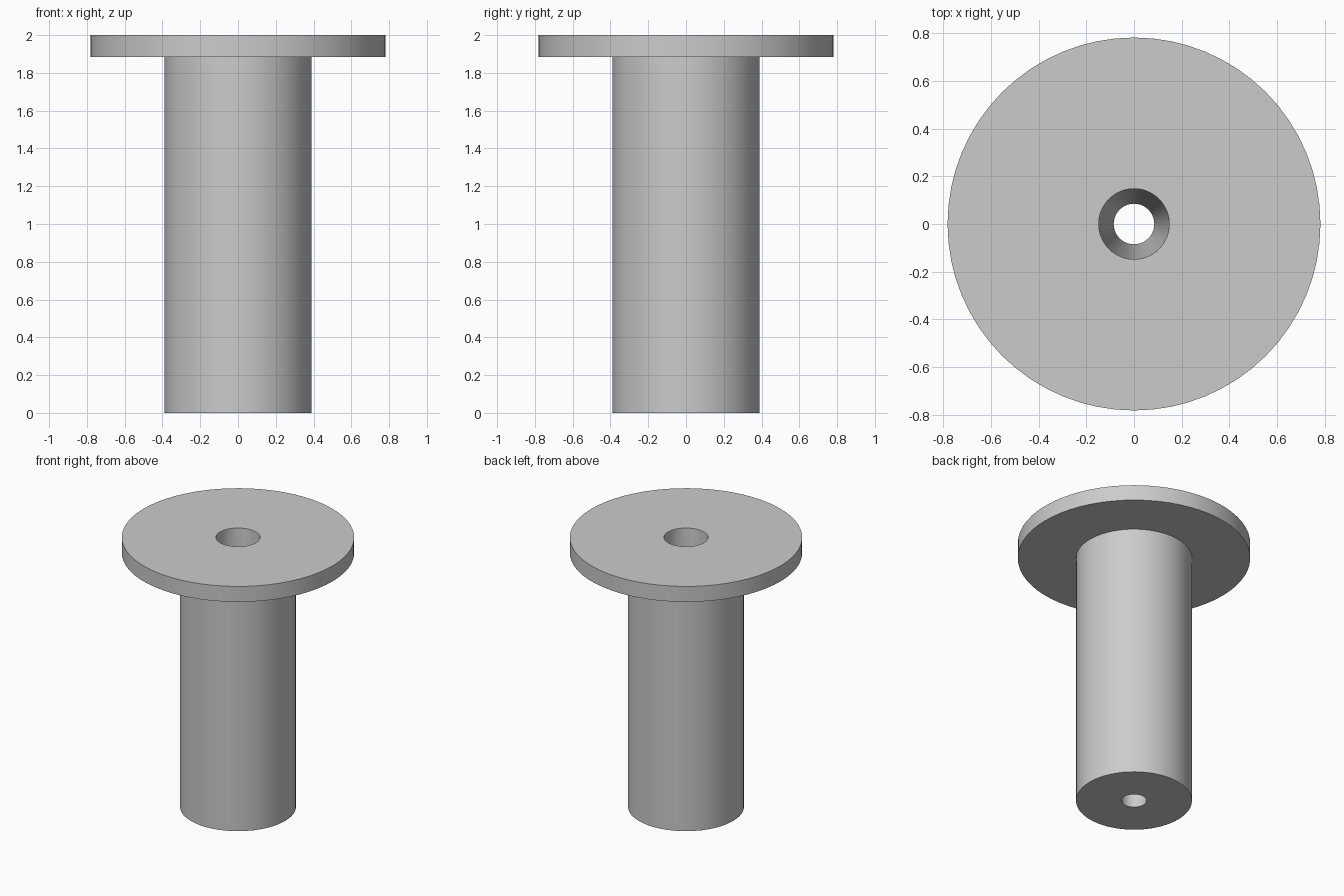
import bpy
import bmesh
import math
from mathutils import Vector

cube = bpy.data.objects.get("Cube")
if cube:
    bpy.data.objects.remove(cube, do_unlink=True)

SEGMENTS = 64
HEIGHT = 2.0
FLANGE_Z = 1.885
FLANGE_R = 0.782
SHAFT_R = 0.39
BORE_TOP_R = 0.148
BORE_BOTTOM_R = 0.085

# Plain grey material
grey = bpy.data.materials.new("plain_grey")
grey.use_nodes = True
colour = (0.6, 0.6, 0.6, 1.0)
grey.diffuse_color = colour
grey.node_tree.nodes["Principled BSDF"].inputs["Base Color"].default_value = colour


def lathe(name, profile, material):
    """Revolve a closed (radius, z) profile around the z axis."""
    bm = bmesh.new()
    verts = [bm.verts.new((r, 0, z)) for r, z in profile]
    edges = [bm.edges.new((v, verts[(i + 1) % len(verts)]))
             for i, v in enumerate(verts)]
    bmesh.ops.spin(bm, geom=verts + edges, cent=Vector(), axis=Vector((0, 0, 1)),
                   angle=math.tau, steps=SEGMENTS)
    bmesh.ops.remove_doubles(bm, verts=bm.verts, dist=0.0001)
    bmesh.ops.recalc_face_normals(bm, faces=bm.faces)
    mesh = bpy.data.meshes.new(name)
    bm.to_mesh(mesh)
    bm.free()
    mesh.materials.append(material)
    obj = bpy.data.objects.new(name, mesh)
    bpy.context.collection.objects.link(obj)
    bpy.ops.object.select_all(action="DESELECT")
    obj.select_set(True)
    bpy.context.view_layer.objects.active = obj
    bpy.ops.object.shade_smooth_by_angle(angle=math.radians(30))
    return obj


# Flanged shaft with a tapered through bore
lathe("flanged_bushing", [
    (BORE_BOTTOM_R, 0),
    (SHAFT_R, 0),
    (SHAFT_R, FLANGE_Z),
    (FLANGE_R, FLANGE_Z),
    (FLANGE_R, HEIGHT),
    (BORE_TOP_R, HEIGHT),
], grey)
